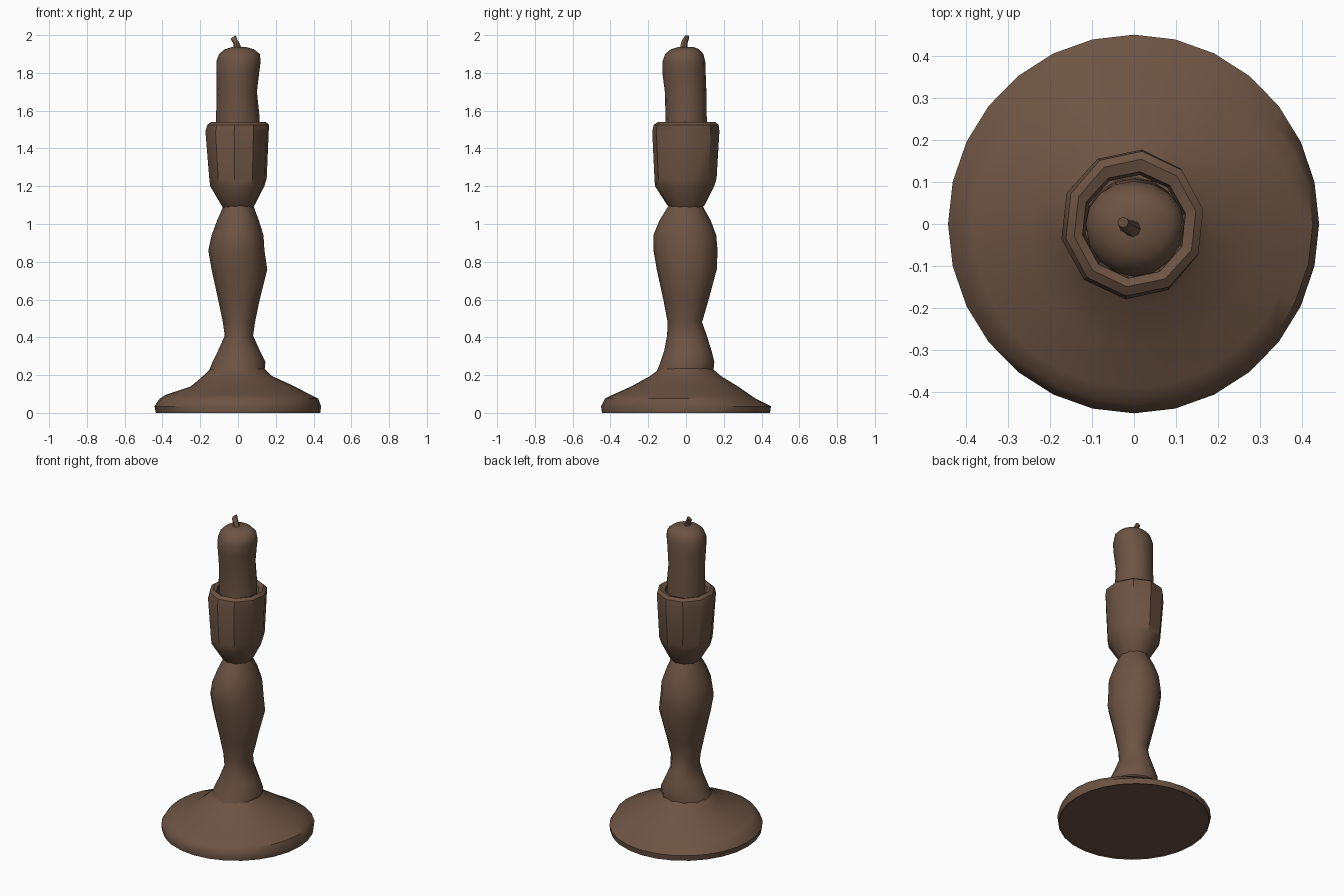
import bpy, bmesh, math
from mathutils import Vector

bronze = bpy.data.materials.new("dark brown")
bronze.diffuse_color = (0.15, 0.088, 0.058, 1)


def finish(name, bm, angle):
    bmesh.ops.recalc_face_normals(bm, faces=bm.faces)
    me = bpy.data.meshes.new(name)
    bm.to_mesh(me)
    bm.free()
    me.materials.append(bronze)
    ob = bpy.data.objects.new(name, me)
    bpy.context.collection.objects.link(ob)
    bpy.ops.object.select_all(action='DESELECT')
    ob.select_set(True)
    bpy.context.view_layer.objects.active = ob
    bpy.ops.object.shade_smooth_by_angle(angle=math.radians(angle))
    return ob


def skin(bm, rings):
    """Bridge rings of vertices and cap both ends."""
    n = len(rings[0])
    for a, b in zip(rings, rings[1:]):
        for i in range(n):
            j = (i + 1) % n
            bm.faces.new((a[i], a[j], b[j], b[i]))
    bm.faces.new(rings[0][::-1])
    bm.faces.new(rings[-1])


def turned(name, profile, sides, angle=40, twist=0.0):
    """Uneven lathe: each ring is (z, left, right, front, back) extents."""
    bm = bmesh.new()
    rings = []
    for z, left, right, front, back in profile:
        ring = []
        for i in range(sides):
            t = 2 * math.pi * i / sides + twist
            c, s = math.cos(t), math.sin(t)
            ring.append(bm.verts.new((c * (right if c > 0 else left),
                                      s * (back if s > 0 else front), z)))
        rings.append(ring)
    skin(bm, rings)
    return finish(name, bm, angle)


# Round flared foot
turned("base", [
    (0.005, .43, .43, .44, .44),
    (0.0, .435, .435, .445, .445),
    (0.035, .442, .44, .45, .45),
    (0.075, .415, .425, .43, .37),
    (0.095, .385, .385, .39, .34),
    (0.14, .25, .30, .29, .275),
    (0.195, .185, .18, .19, .185),
    (0.225, .155, .15, .15, .15),
    (0.235, .14, .14, .14, .14)], 28)

# Baluster stem
turned("stem", [
    (0.22, .155, .14, .155, .145),
    (0.27, .135, .145, .135, .15),
    (0.33, .105, .115, .115, .135),
    (0.41, .07, .08, .10, .11),
    (0.48, .08, .09, .097, .085),
    (0.60, .105, .115, .12, .12),
    (0.76, .14, .155, .155, .163),
    (0.86, .157, .14, .172, .167),
    (0.94, .14, .135, .173, .16),
    (1.02, .11, .11, .14, .13),
    (1.10, .075, .08, .09, .085)], 12)

# Candle cup with an open rim
turned("candle_cup", [
    (1.085, .08, .08, .085, .085),
    (1.10, .09, .09, .10, .10),
    (1.20, .15, .142, .165, .15),
    (1.24, .155, .155, .168, .163),
    (1.49, .176, .166, .18, .178),
    (1.525, .165, .168, .172, .174),
    (1.54, .145, .15, .15, .155),
    (1.53, .125, .125, .13, .125),
    (1.47, .118, .118, .12, .118)], 10, 35, 0.2)

# Slightly slumped candle
turned("candle", [
    (1.46, .112, .112, .108, .112),
    (1.56, .116, .115, .108, .11),
    (1.70, .113, .10, .112, .108),
    (1.80, .115, .112, .125, .104),
    (1.86, .115, .12, .125, .102),
    (1.90, .10, .115, .11, .092),
    (1.925, .07, .085, .08, .07),
    (1.937, .03, .04, .04, .04)], 16, 45)

# Bent wick: rings along a short path
bm = bmesh.new()
path = [(0, -.012, 1.92, .022), (-.008, -.01, 1.955, .017),
        (-.02, -.003, 1.975, .017), (-.026, .004, 1.99, .013)]
rings = []
for x, y, z, r in path:
    rings.append([bm.verts.new(Vector((x, y, z)) + Vector((
        r * math.cos(k * math.pi / 4), r * math.sin(k * math.pi / 4),
        r * .7 * math.cos(k * math.pi / 4) if r < .015 else 0)))
        for k in range(8)])
skin(bm, rings)
finish("wick", bm, 40)
